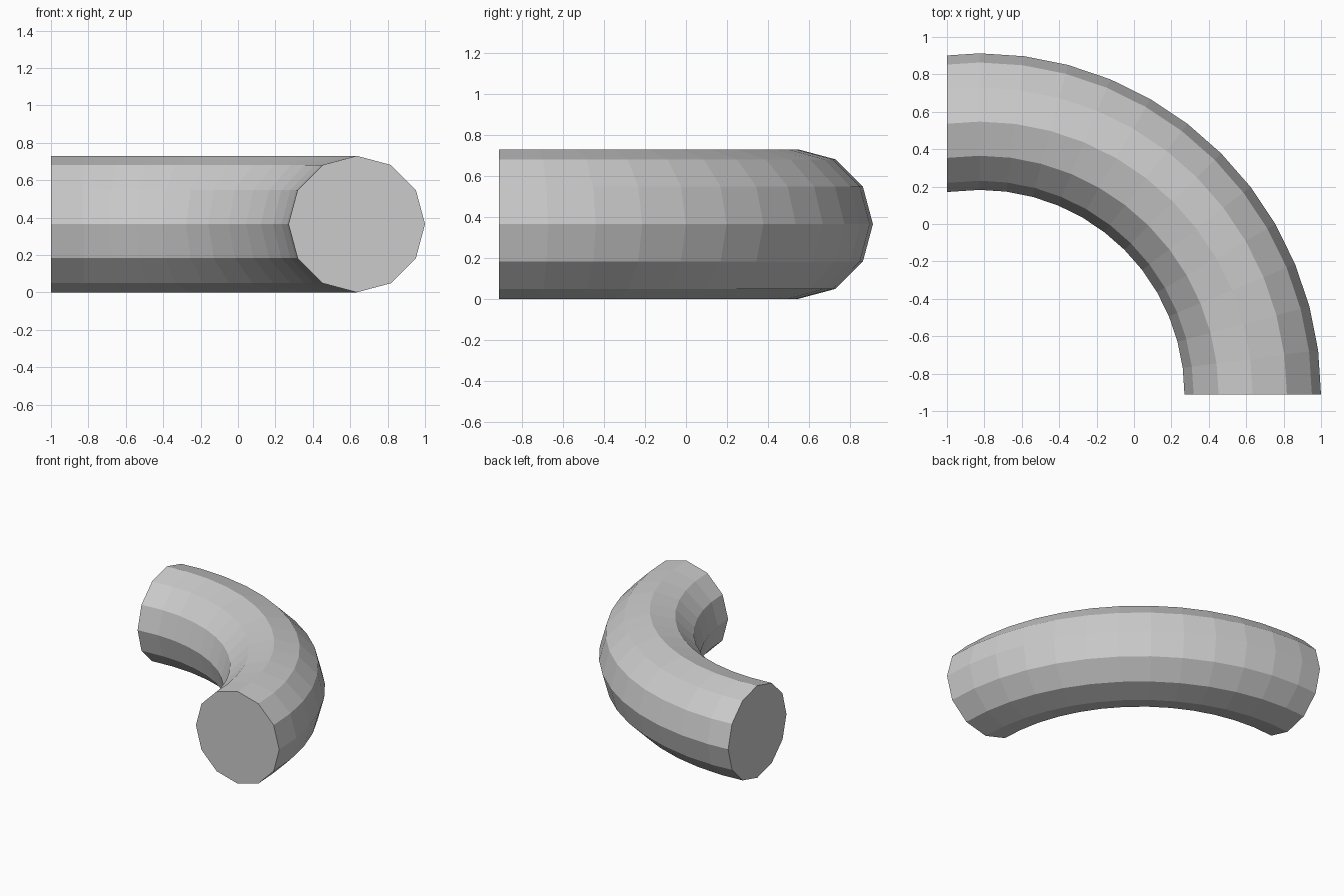
import bpy, bmesh
from math import sin, cos, tan, radians, pi

if "Cube" in bpy.data.objects:
    bpy.data.objects.remove(bpy.data.objects["Cube"])

SIDES, R_TUBE, R_BEND, STEPS = 12, 0.365, 1.46, 12
CX, CY = -0.825, -0.9125          # centre of the bend
STEP = pi / 2 / STEPS


def add_ring(bm, x, y, angle):
    """Cross-section ring at (x, y) whose radial direction points along angle."""
    ring = []
    for i in range(SIDES):
        a = 2 * pi * i / SIDES
        r = R_TUBE * cos(a)
        ring.append(bm.verts.new((x + r * cos(angle), y + r * sin(angle),
                                  R_TUBE + R_TUBE * sin(a))))
    return ring


bm = bmesh.new()

# Quarter bend
rings = [add_ring(bm, CX + R_BEND * cos(k * STEP), CY + R_BEND * sin(k * STEP), k * STEP)
         for k in range(STEPS + 1)]

# Short trimmed segment past the bend, cut square at x = -1
run = CX + 1.0
rings.append(add_ring(bm, -1.0, CY + R_BEND - run * tan(STEP / 2), pi / 2))

# Walls and end caps
for a, b in zip(rings, rings[1:]):
    for i in range(SIDES):
        j = (i + 1) % SIDES
        bm.faces.new((a[i], a[j], b[j], b[i]))
bm.faces.new(rings[0])
bm.faces.new(rings[-1])
bmesh.ops.recalc_face_normals(bm, faces=bm.faces)

mesh = bpy.data.meshes.new("curved_pipe")
bm.to_mesh(mesh)
bm.free()
pipe = bpy.data.objects.new("curved_pipe", mesh)
bpy.context.collection.objects.link(pipe)
